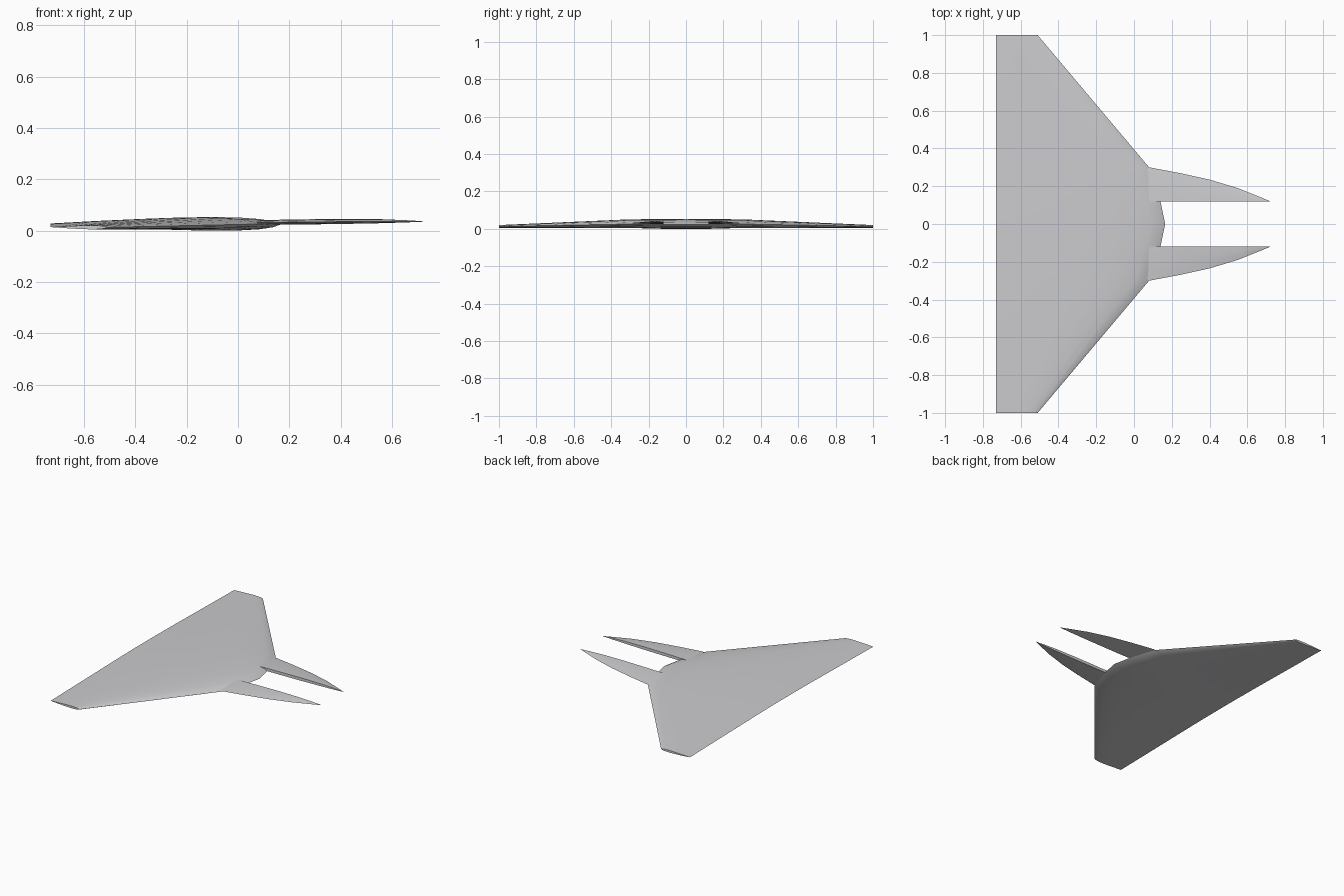
import bpy
import bmesh
import math

default = bpy.data.objects.get("Cube")
if default:
    bpy.data.objects.remove(default, do_unlink=True)

# Single light grey skin
skin = bpy.data.materials.new("light_grey_skin")
skin.use_nodes = True
grey = (0.6, 0.6, 0.62, 1)
skin.diffuse_color = grey
skin.node_tree.nodes["Principled BSDF"].inputs["Base Color"].default_value = grey


def loft(name, sections):
    """Skin equal-length closed sections and cap both ends."""
    bm = bmesh.new()
    rings = [[bm.verts.new(p) for p in s] for s in sections]
    for a, b in zip(rings, rings[1:]):
        n = len(a)
        for i in range(n):
            j = (i + 1) % n
            bm.faces.new((a[i], a[j], b[j], b[i]))
    bm.faces.new(rings[0])
    bm.faces.new(rings[-1])
    bmesh.ops.remove_doubles(bm, verts=bm.verts, dist=1e-5)
    bmesh.ops.recalc_face_normals(bm, faces=bm.faces)
    mesh = bpy.data.meshes.new(name)
    bm.to_mesh(mesh)
    bm.free()
    mesh.materials.append(skin)
    obj = bpy.data.objects.new(name, mesh)
    bpy.context.collection.objects.link(obj)
    bpy.ops.object.select_all(action="DESELECT")
    obj.select_set(True)
    bpy.context.view_layer.objects.active = obj
    bpy.ops.object.shade_smooth_by_angle(angle=math.radians(25))
    return obj


# Flying wing: airfoil sections from tip to tip
REAR = -0.73
AIRFOIL = [(0, 0), (0.2, 0.38), (0.4, 0.7), (0.55, 0.9), (0.7, 1),
           (0.82, 0.95), (0.91, 0.75), (0.97, 0.42), (1, 0)]


def wing_section(y, nose, rear_z, nose_z, up, down):
    def point(t, h):
        return (REAR + t * (nose - REAR), y, rear_z + t * (nose_z - rear_z) + h)
    upper = [point(t, s * up) for t, s in AIRFOIL]
    lower = [point(t, -s * down) for t, s in AIRFOIL[-2:0:-1]]
    return upper + lower


# y, nose x, rear z, nose z, rise above chord, drop below chord
half = [(1, -0.51, 0.014, 0.013, 0.007, 0.008),
        (0.3, 0.08, 0.026, 0.026, 0.025, 0.021),
        (0.12, 0.14, 0.028, 0.024, 0.027, 0.025)]
middle = [(0, 0.165, 0.028, 0.024, 0.028, 0.025)]
stations = half + middle + [(-s[0], *s[1:]) for s in reversed(half)]
loft("flying_wing", [wing_section(*s) for s in stations])

# Forward prongs: flat inner side, sharp outer edge, domed top
INNER = 0.12
# x, outer y, bottom z, edge z, top z
prong = [(0.03, 0.25, 0.024, 0.030, 0.036),
         (0.08, 0.30, 0.023, 0.031, 0.041),
         (0.24, 0.27, 0.024, 0.033, 0.044),
         (0.40, 0.235, 0.026, 0.035, 0.046),
         (0.55, 0.19, 0.029, 0.036, 0.045),
         (0.65, 0.15, 0.032, 0.036, 0.041),
         (0.72, 0.121, 0.035, 0.036, 0.037)]


def prong_section(side, x, outer, low, edge, top):
    def point(f, z):
        return (x, side * (INNER + f * (outer - INNER)), z)
    return [point(0, low), point(0, top),
            point(0.4, edge + 0.8 * (top - edge)),
            point(0.75, edge + 0.4 * (top - edge)),
            point(1, edge),
            point(0.6, edge + 0.6 * (low - edge))]


for label, side in (("left", 1), ("right", -1)):
    loft(label + "_prong", [prong_section(side, *p) for p in prong])
